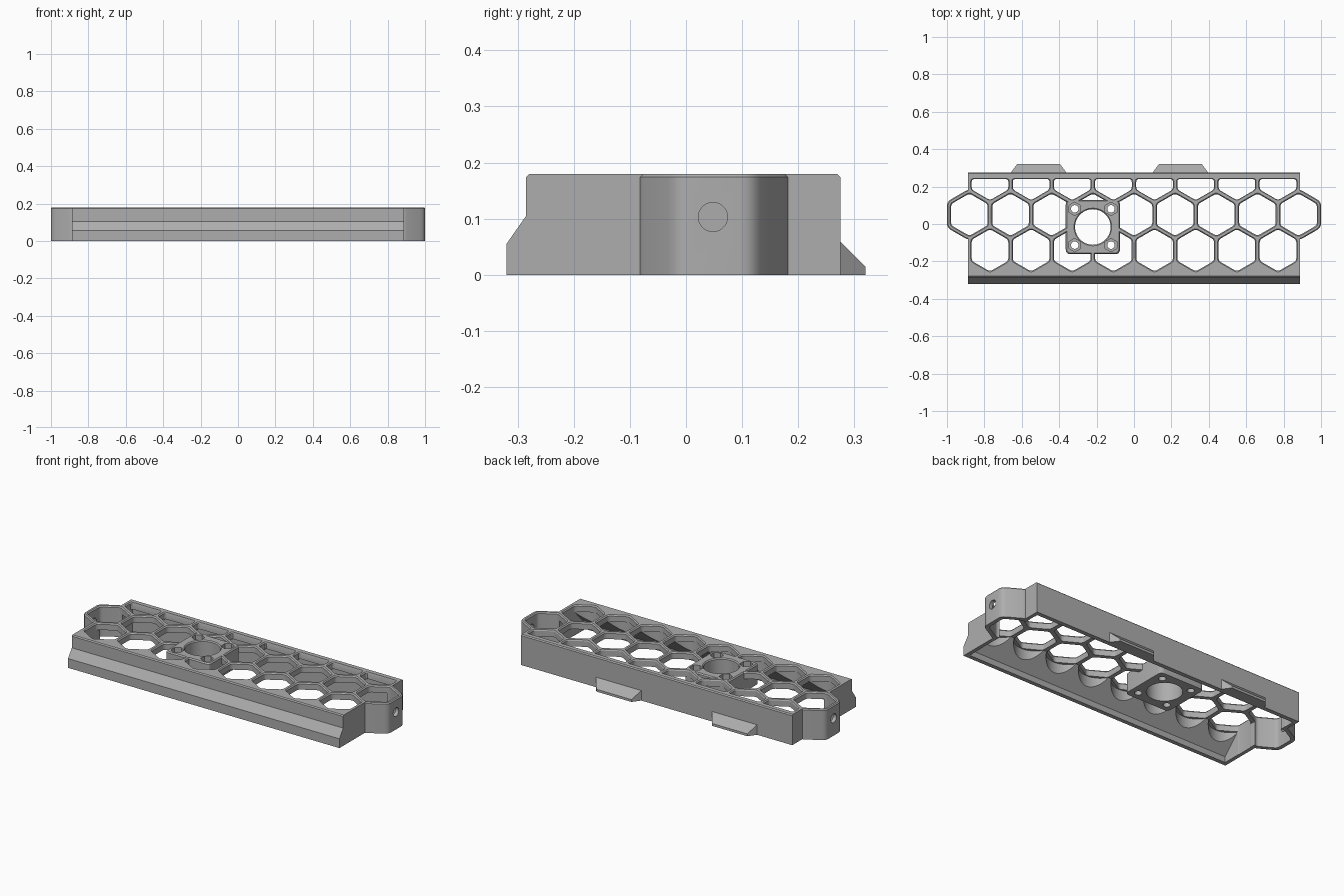
import bpy, bmesh, math
from mathutils import Vector

if "Cube" in bpy.data.objects:
    bpy.data.objects.remove(bpy.data.objects["Cube"], do_unlink=True)

grey = bpy.data.materials.new("matte grey")
grey.use_nodes = True
COLOR = (0.42, 0.42, 0.42, 1)
grey.diffuse_color = COLOR
grey.node_tree.nodes["Principled BSDF"].inputs["Base Color"].default_value = COLOR

PITCH = 0.22                 # cell spacing
ROW = PITCH * math.sqrt(3) / 2
CELL_R = 0.113
MID_Y = 0.05                 # middle row of cells
TOP = 0.18
PLATE = 0.14                 # underside of the top plate
MOUNT = Vector((-0.22, -0.016))


def ngon(x, y, r, n=6, start=90):
    return [(x + r * math.cos(math.radians(start + 360 * i / n)),
             y + r * math.sin(math.radians(start + 360 * i / n))) for i in range(n)]


def rounded(points, radius, steps=4):
    """Round the corners of a convex polygon."""
    out = []
    for i, p in enumerate(points):
        p = Vector(p)
        a = p + (Vector(points[i - 1]) - p).normalized() * radius
        b = p + (Vector(points[(i + 1) % len(points)]) - p).normalized() * radius
        for k in range(steps + 1):
            t = k / steps
            out.append(tuple(a * (1 - t) ** 2 + p * 2 * t * (1 - t) + b * t * t))
    return out


def loft(name, shapes):
    """Closed solid(s); each shape is a list of rings of 3D points."""
    bm = bmesh.new()
    for rings in shapes:
        rows = [[bm.verts.new(p) for p in ring] for ring in rings]
        n = len(rows[0])
        for lo, hi in zip(rows, rows[1:]):
            for i in range(n):
                bm.faces.new((lo[i], lo[(i + 1) % n], hi[(i + 1) % n], hi[i]))
        bm.faces.new(rows[0][::-1])
        bm.faces.new(rows[-1])
    bmesh.ops.recalc_face_normals(bm, faces=bm.faces)
    mesh = bpy.data.meshes.new(name)
    bm.to_mesh(mesh)
    bm.free()
    mesh.materials.append(grey)
    ob = bpy.data.objects.new(name, mesh)
    bpy.context.collection.objects.link(ob)
    return ob


def rings(points, levels):
    """Vertical prism; levels are (height, scale about the middle)."""
    c = sum((Vector(p) for p in points), Vector((0, 0))) / len(points)
    return [[(c.x + (x - c.x) * s, c.y + (y - c.y) * s, z) for x, y in points]
            for z, s in levels]


def bar(profile, half):
    """Side profile of (y, z) points run along x."""
    return [[(x, y, z) for y, z in profile] for x in (-half, half)]


def boolean(ob, other, operation):
    mod = ob.modifiers.new(operation.lower(), "BOOLEAN")
    mod.operation = operation
    mod.solver = "EXACT"
    mod.object = other
    bpy.context.view_layer.objects.active = ob
    bpy.ops.object.modifier_apply(modifier=mod.name)
    bpy.data.objects.remove(other, do_unlink=True)


def smooth(ob):
    bpy.ops.object.select_all(action="DESELECT")
    ob.select_set(True)
    bpy.context.view_layer.objects.active = ob
    bpy.ops.object.shade_smooth_by_angle(angle=math.radians(25))


# Outer shell: long bar with a stepped front, plus a hexagonal bulge at each end
frame = loft("honeycomb_frame", [bar(
    [(-0.32, 0), (-0.32, 0.055), (-0.285, 0.105), (-0.285, 0.174), (-0.279, TOP),
     (0.269, TOP), (0.275, 0.174), (0.275, 0)], 0.888)])
for side in (-1, 1):
    end = rounded(ngon(side * 0.88, MID_Y, 0.139), 0.025)
    boolean(frame, loft("end", [rings(end, [(0, 1), (0.174, 1), (TOP, 0.955)])]), "UNION")

# Hollow underside
boolean(frame, loft("hollow", [bar(
    [(-0.296, -0.01), (-0.296, 0.05), (-0.261, 0.10), (-0.261, PLATE),
     (0.25, PLATE), (0.25, -0.01)], 0.866)]), "DIFFERENCE")

# Honeycomb openings with a small chamfer along the top
openings = []
levels = [(-0.02, 1), (0.173, 1), (0.183, 1.08)]
front_centres = [((i - 3.5) * PITCH, MID_Y - ROW) for i in range(8)]
middle_centres = [((i - 4) * PITCH, MID_Y) for i in range(9)]
for x, y in front_centres + middle_centres:
    openings.append(rings(rounded(ngon(x, y, CELL_R), 0.015, 3), levels))
for x, _ in front_centres:
    y = MID_Y + ROW
    half_cell = [(x - 0.098, y), (x - 0.098, y - CELL_R / 2), (x, y - CELL_R),
                 (x + 0.098, y - CELL_R / 2), (x + 0.098, y)]
    openings.append(rings(rounded(half_cell, 0.015, 3), levels))
boolean(frame, loft("openings", openings), "DIFFERENCE")

# Square mounting boss with a centre bore, screw holes and nut pockets
square = rounded(ngon(*MOUNT, 0.145 * math.sqrt(2), 4, 45), 0.025)
boolean(frame, loft("boss", [rings(square, [(0.06, 1), (0.173, 1), (TOP, 0.96)])]), "UNION")
corners = [MOUNT + Vector((sx, sy)) * 0.097 for sx in (-1, 1) for sy in (-1, 1)]
bores = [rings(ngon(*MOUNT, 0.095, 48), [(-0.02, 1), (0.174, 1), (0.184, 1.1)])]
bores += [rings(ngon(*c, 0.02, 20), [(-0.02, 1), (0.2, 1)]) for c in corners]
boolean(frame, loft("bores", bores), "DIFFERENCE")
pockets = [rings(ngon(*c, 0.036), [(0.11, 1), (0.2, 1)]) for c in corners]
boolean(frame, loft("pockets", pockets), "DIFFERENCE")

# Round hole through each end wall
holes = []
for side in (-1, 1):
    circle = ngon(0.048, 0.103, 0.026, 28)
    holes.append([[(side * x, y, z) for y, z in circle] for x in (0.95, 1.05)])
boolean(frame, loft("end_holes", holes), "DIFFERENCE")
smooth(frame)

# Sloped support inside the front wall, scalloped around the front cells
support = loft("front_support", [bar(
    [(-0.30, 0.03), (-0.30, 0.05), (-0.265, 0.10), (-0.265, 0.145), (-0.19, 0.145)], 0.87)])
scallops = [rings(ngon(x, y, CELL_R * 1.01, 40), [(-0.05, 1), (0.2, 1)])
            for x, y in front_centres]
boolean(support, loft("scallops", scallops), "DIFFERENCE")
smooth(support)

# Two tapered clips on the back
for name, x in (("right_clip", -0.51), ("left_clip", 0.248)):
    w, t = 0.152, 0.115
    loft(name, [[
        [(x - w, 0.27, 0), (x + w, 0.27, 0), (x + w, 0.27, 0.064), (x - w, 0.27, 0.064)],
        [(x - t, 0.32, 0), (x + t, 0.32, 0), (x + t, 0.32, 0.014), (x - t, 0.32, 0.014)]]])
